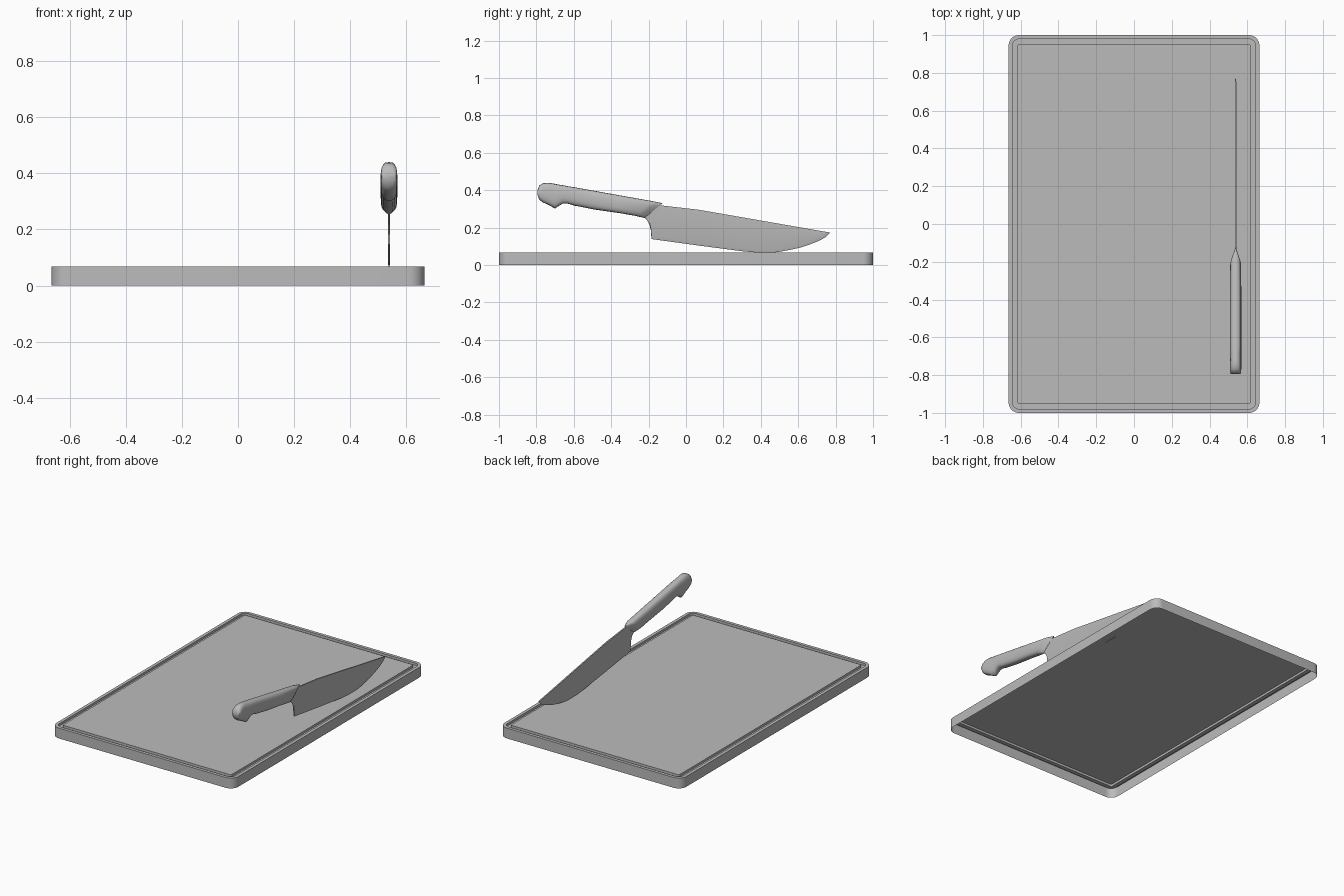
import bpy, bmesh
from math import sin, cos, pi, copysign

default = bpy.data.objects.get("Cube")
if default:
    bpy.data.objects.remove(default, do_unlink=True)

grey = bpy.data.materials.new("plain_grey")
grey.use_nodes = True
grey.diffuse_color = (0.5, 0.5, 0.5, 1)
grey.node_tree.nodes["Principled BSDF"].inputs["Base Color"].default_value = (0.5, 0.5, 0.5, 1)


def loft(name, rings, cap_start=True, smooth=35):
    """Skin a list of equal-length closed rings and cap the ends."""
    bm = bmesh.new()
    loops = [[bm.verts.new(p) for p in ring] for ring in rings]
    for a, b in zip(loops, loops[1:]):
        n = len(a)
        for i in range(n):
            j = (i + 1) % n
            bm.faces.new((a[i], a[j], b[j], b[i]))
    bm.faces.new(loops[-1])
    if cap_start:
        bm.faces.new(loops[0][::-1])
        bmesh.ops.recalc_face_normals(bm, faces=bm.faces)
    mesh = bpy.data.meshes.new(name)
    bm.to_mesh(mesh)
    bm.free()
    mesh.materials.append(grey)
    obj = bpy.data.objects.new(name, mesh)
    bpy.context.collection.objects.link(obj)
    bpy.ops.object.select_all(action='DESELECT')
    obj.select_set(True)
    bpy.context.view_layer.objects.active = obj
    bpy.ops.object.shade_smooth_by_angle(angle=smooth * pi / 180)
    return obj


def rounded_rect(inset, z, hx=0.664, hy=1.0, radius=0.055, steps=8):
    """Counter-clockwise rounded rectangle, offset inwards by inset."""
    ring = []
    for corner, (sx, sy) in enumerate([(1, 1), (-1, 1), (-1, -1), (1, -1)]):
        for k in range(steps + 1):
            a = (corner + k / steps) * pi / 2
            r = radius - inset
            ring.append((sx * (hx - radius) + r * cos(a),
                         sy * (hy - radius) + r * sin(a), z))
    return ring


# Cutting board: open-bottomed shell with a juice groove around the top
TOP, GROOVE = 0.068, 0.053
board_steps = [(0, 0), (0, TOP), (0.021, TOP), (0.021, GROOVE),
               (0.048, GROOVE), (0.048, TOP)]
loft("cutting_board", [rounded_rect(i, z) for i, z in board_steps], cap_start=False)

KNIFE_X = 0.538


# Knife handle: rounded sections given by top point, bottom point, half width
def handle_section(yt, zt, yb, zb, w, sides=20):
    ring = []
    for k in range(sides):
        a = 2 * pi * k / sides
        u = copysign(abs(cos(a)) ** 0.65, cos(a))
        v = copysign(abs(sin(a)) ** 0.8, sin(a))
        t = (v + 1) / 2
        ring.append((KNIFE_X + w * u, yb + (yt - yb) * t, zb + (zt - zb) * t))
    return ring


handle_stations = [
    (-.795, .396, -.795, .378, .026),
    (-.785, .425, -.785, .350, .029),
    (-.765, .437, -.765, .335, .030),
    (-.740, .440, -.740, .324, .030),
    (-.715, .437, -.700, .302, .030),
    (-.680, .430, -.680, .316, .030),
    (-.660, .427, -.660, .328, .030),
    (-.635, .422, -.635, .329, .030),
    (-.597, .416, -.597, .318, .030),
    (-.490, .397, -.490, .297, .030),
    (-.356, .373, -.356, .278, .030),
    (-.180, .342, -.270, .263, .029),
    (-.155, .337, -.245, .257, .020),
    (-.125, .331, -.222, .252, .005),
]
loft("knife_handle", [handle_section(*s) for s in handle_stations], smooth=45)

# Knife blade: (y, cutting edge height) under a straight sloping spine
edge_line = [(-.222, .252), (-.207, .238), (-.194, .212), (-.187, .180),
             (-.185, .139), (.07, .104), (.30, .074), (.38, .067), (.447, .064),
             (.50, .071), (.555, .081), (.61, .093), (.66, .109), (.71, .129),
             (.747, .149), (.770, .172)]
HALF = 0.004


def blade_section(y, edge):
    spine = 0.332 - 0.174 * (y + 0.14)
    if y < -0.15:
        spine -= 0.015      # tang hidden inside the handle
    spine = max(spine, edge + 0.002)
    shoulder = edge + min(0.014, (spine - edge) * 0.5)
    half = HALF * (0.4 if y > 0.76 else 1)
    return [(KNIFE_X - half, y, spine), (KNIFE_X - half, y, shoulder),
            (KNIFE_X, y, edge),
            (KNIFE_X + half, y, shoulder), (KNIFE_X + half, y, spine)]


loft("knife_blade", [blade_section(y, e) for y, e in edge_line], smooth=20)
